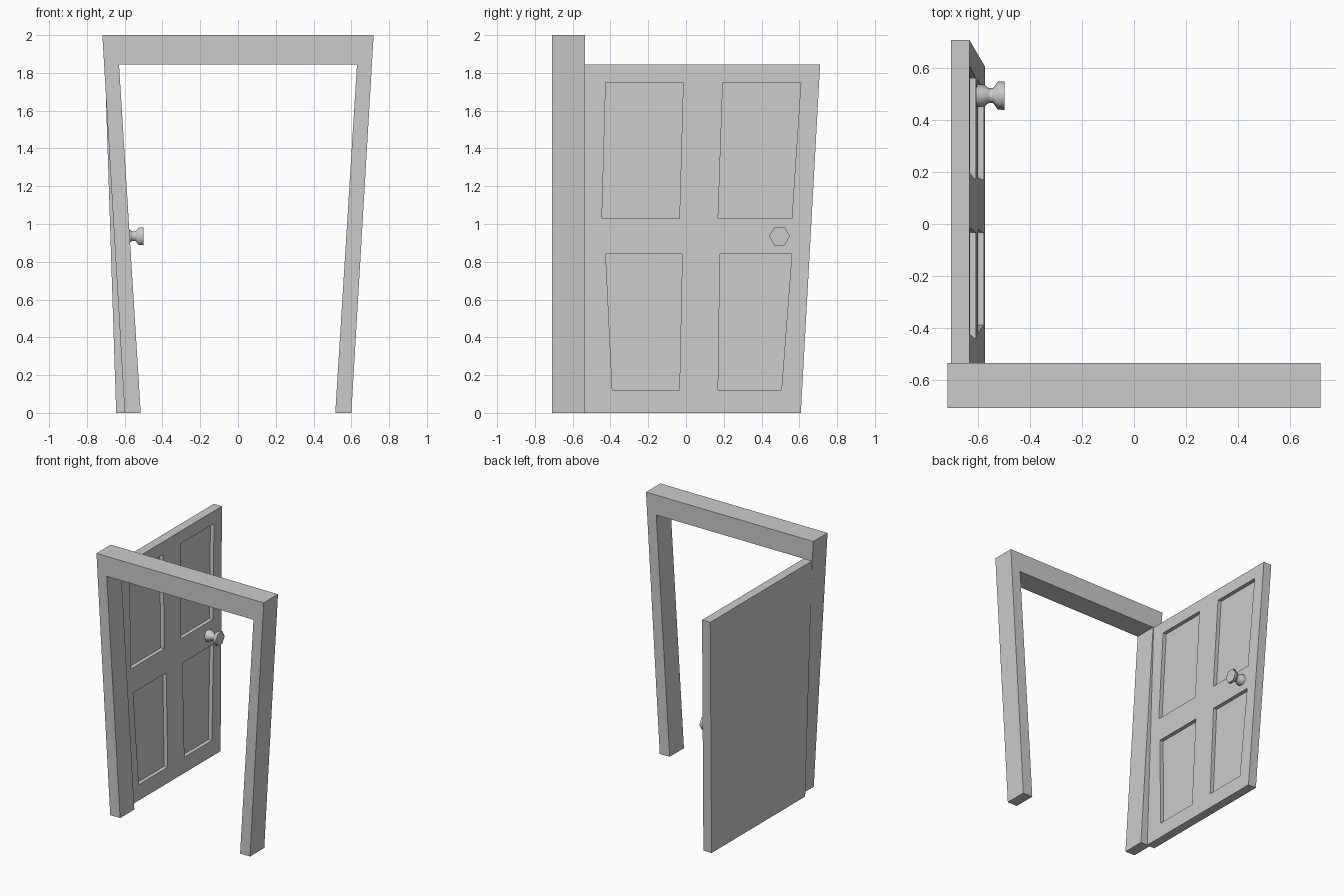
import bpy, bmesh, math
from mathutils import Matrix

if "Cube" in bpy.data.objects:
    bpy.data.objects.remove(bpy.data.objects["Cube"])


def prism(name, outline, near, far):
    """Solid between two copies of a 2D outline, placed by two mapping functions."""
    bm = bmesh.new()
    a = [bm.verts.new(near(*p)) for p in outline]
    b = [bm.verts.new(far(*p)) for p in outline]
    bm.faces.new(a)
    bm.faces.new(b[::-1])
    n = len(outline)
    for i in range(n):
        j = (i + 1) % n
        bm.faces.new((a[i], b[i], b[j], a[j]))
    bmesh.ops.recalc_face_normals(bm, faces=bm.faces)
    return finish(name, bm)


def finish(name, bm):
    me = bpy.data.meshes.new(name)
    bm.to_mesh(me)
    bm.free()
    ob = bpy.data.objects.new(name, me)
    bpy.context.collection.objects.link(ob)
    return ob


def leaning(x0):
    """Map (y, z) onto the door plane, which leans outward with height."""
    return lambda y, z: (x0 - 0.06 * z / 1.845, y, z)


# Door frame: flared arch profile, mirrored left to right
half = [(0.63, 1.845), (0.515, 0), (0.6, 0), (0.718, 2)]
profile = half + [(-x, z) for x, z in reversed(half)]
prism("door_frame", profile,
      lambda x, z: (x, -0.71, z), lambda x, z: (x, -0.535, z))

# Open door leaf
door = prism("door", [(-0.54, 0), (0.608, 0), (0.71, 1.845), (-0.54, 1.845)],
             leaning(-0.645), leaning(-0.575))

# Four recessed panels: left/right y at the top edge, then at the bottom edge
panels = [(1.75, 1.03, -0.425, -0.015, -0.445, -0.035),
          (1.75, 1.03, 0.195, 0.608, 0.17, 0.56),
          (0.84, 0.12, -0.425, -0.02, -0.39, -0.035),
          (0.84, 0.12, 0.18, 0.56, 0.17, 0.505)]
cutters = []
for i, (zt, zb, tl, tr, bl, br) in enumerate(panels):
    cut = prism(f"panel_cutter_{i}", [(bl, zb), (br, zb), (tr, zt), (tl, zt)],
                leaning(-0.605), leaning(-0.5))
    cut.hide_render = True
    mod = door.modifiers.new("panel", 'BOOLEAN')
    mod.operation = 'DIFFERENCE'
    mod.solver = 'EXACT'
    mod.object = cut
    cutters.append(cut)

# Bake the recesses and drop the cutters
bpy.context.view_layer.update()
baked = bpy.data.meshes.new_from_object(
    door.evaluated_get(bpy.context.evaluated_depsgraph_get()))
door.modifiers.clear()
door.data = baked
for cut in cutters:
    bpy.data.objects.remove(cut)

# Hexagonal door knob: lathe profile of (x, radius)
bm = bmesh.new()
rings = []
for x, r in [(-0.61, 0.045), (-0.577, 0.042), (-0.56, 0.029),
             (-0.543, 0.029), (-0.525, 0.054), (-0.5, 0.055)]:
    rings.append([bm.verts.new((x, 0.495 + r * math.cos(k * math.pi / 3),
                                0.935 + r * math.sin(k * math.pi / 3)))
                  for k in range(6)])
for a, b in zip(rings, rings[1:]):
    for k in range(6):
        j = (k + 1) % 6
        bm.faces.new((a[k], a[j], b[j], b[k]))
bm.faces.new(rings[0])
bm.faces.new(rings[-1])
bmesh.ops.recalc_face_normals(bm, faces=bm.faces)
knob = finish("door_knob", bm)
bpy.context.view_layer.objects.active = knob
knob.select_set(True)
bpy.ops.object.shade_smooth_by_angle(angle=math.radians(65))
